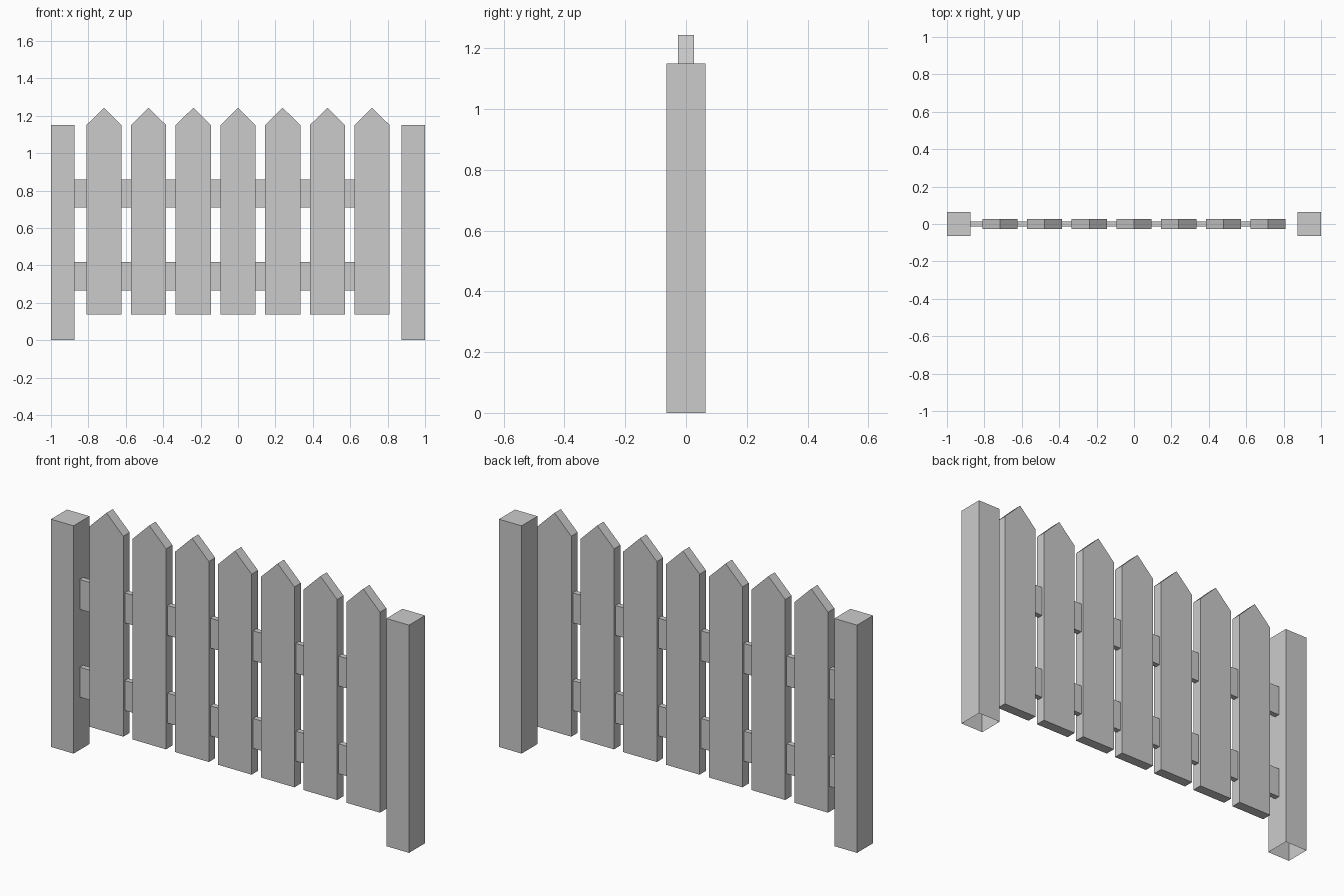
import bpy, bmesh

if "Cube" in bpy.data.objects:
    bpy.data.objects.remove(bpy.data.objects["Cube"])


def extrude_profile(name, points, depth):
    """Extrude an x-z outline evenly about y = 0."""
    bm = bmesh.new()
    face = bm.faces.new([bm.verts.new((x, -depth / 2, z)) for x, z in points])
    result = bmesh.ops.extrude_face_region(bm, geom=[face])
    verts = [g for g in result["geom"] if isinstance(g, bmesh.types.BMVert)]
    bmesh.ops.translate(bm, vec=(0, depth, 0), verts=verts)
    bmesh.ops.recalc_face_normals(bm, faces=bm.faces)
    return finish(name, bm)


def finish(name, bm):
    mesh = bpy.data.meshes.new(name)
    bm.to_mesh(mesh)
    bm.free()
    obj = bpy.data.objects.new(name, mesh)
    bpy.context.collection.objects.link(obj)
    return obj


def rect(x0, x1, z0, z1):
    return [(x0, z0), (x1, z0), (x1, z1), (x0, z1)]


# Square end posts, open underneath
for side, x in (("left", -0.937), ("right", 0.937)):
    post = extrude_profile(side + "_post", rect(x - 0.063, x + 0.063, 0, 1.15), 0.127)
    bm = bmesh.new()
    bm.from_mesh(post.data)
    bottom = [f for f in bm.faces if f.normal.z < -0.9]
    bmesh.ops.delete(bm, geom=bottom, context="FACES_ONLY")
    bm.to_mesh(post.data)
    bm.free()

# Pointed pickets
w = 0.094
outline = [(-w, 0.138), (w, 0.138), (w, 1.15), (0, 1.243), (-w, 1.15)]
for i in range(7):
    picket = extrude_profile(f"picket_{i + 1}", outline, 0.051)
    picket.location.x = (i - 3) * 0.239

# Rails run from the left post into the last picket, leaving the right post free
for name, z0, z1 in (("lower_rail", 0.266, 0.417), ("upper_rail", 0.709, 0.86)):
    extrude_profile(name, rect(-0.875, 0.70, z0, z1), 0.027)
